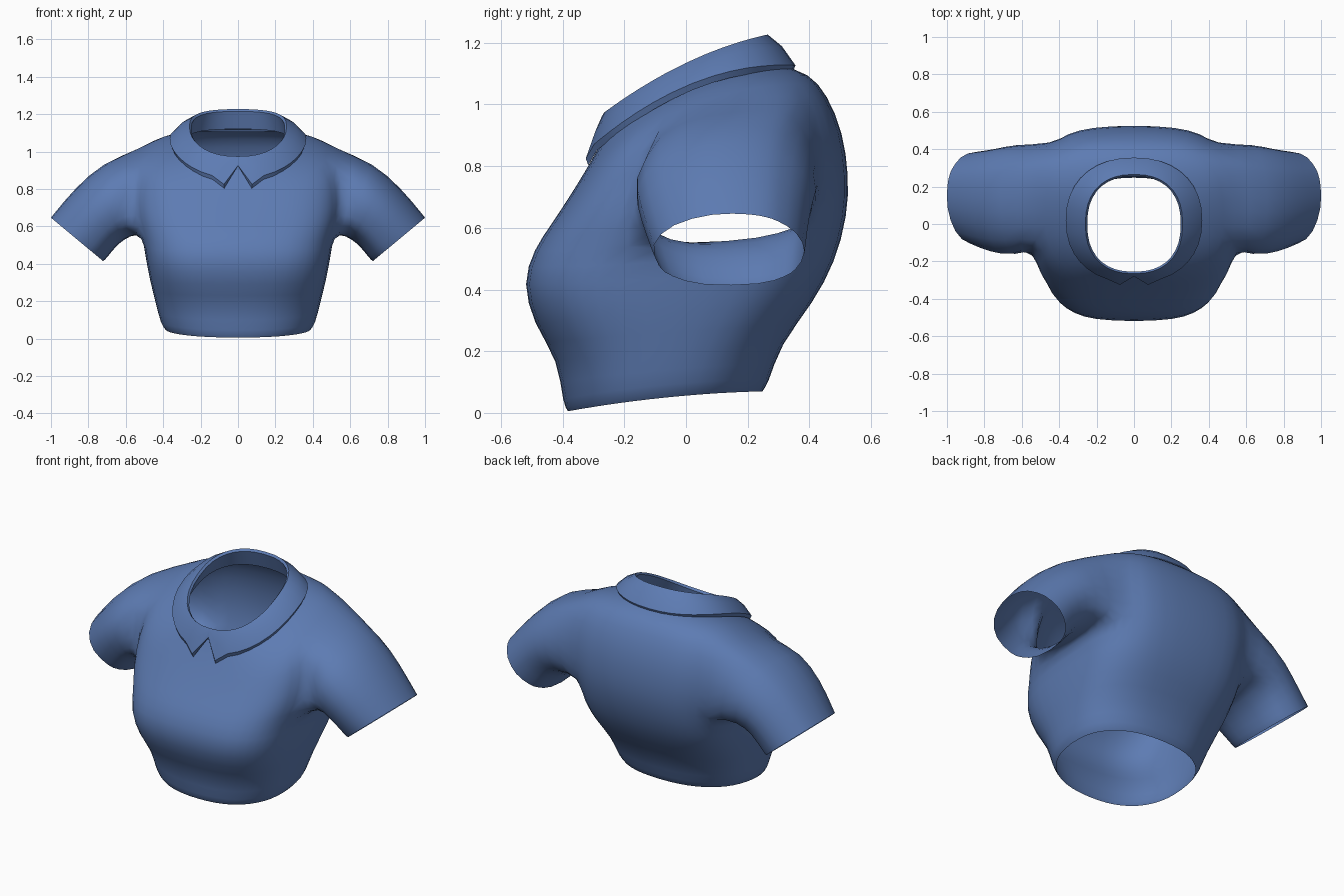
import bpy, bmesh, math

if "Cube" in bpy.data.objects:
    bpy.data.objects.remove(bpy.data.objects["Cube"])

BLUE = (0.11, 0.2, 0.45, 1)
cloth = bpy.data.materials.new("blue cloth")
cloth.use_nodes = True
cloth.diffuse_color = BLUE
cloth.node_tree.nodes["Principled BSDF"].inputs["Base Color"].default_value = BLUE


def power(v, e):
    return math.copysign(abs(v) ** e, v) if abs(v) > 1e-6 else 0.0


def outline(angle, half_x, front, back, e=0.85):
    """Point on a rounded oval; angle runs from front (-90) to back (90)."""
    x = half_x * power(math.cos(angle), e)
    t = power(math.sin(angle), e)
    return x, (front + back) / 2 + t * (back - front) / 2, t


def skin(bm, rows, skip=lambda i, j: False):
    for i in range(len(rows) - 1):
        for j in range(len(rows[i]) - 1):
            if not skip(i, j):
                bm.faces.new((rows[i][j], rows[i][j + 1], rows[i + 1][j + 1], rows[i + 1][j]))


def finish(bm, name, levels):
    bmesh.ops.recalc_face_normals(bm, faces=bm.faces[:])
    for f in bm.faces:
        f.smooth = True
    mesh = bpy.data.meshes.new(name)
    bm.to_mesh(mesh)
    bm.free()
    mesh.materials.append(cloth)
    ob = bpy.data.objects.new(name, mesh)
    bpy.context.collection.objects.link(ob)
    mirror = ob.modifiers.new("mirror", "MIRROR")
    mirror.use_clip = True
    if levels:
        sub = ob.modifiers.new("soft cloth", "SUBSURF")
        sub.levels = sub.render_levels = levels
        sub.use_limit_surface = False
    return ob


# Torso: tilted rings as front y, front z, back y, back z, side z, half width, roundness
RINGS = [
    (-0.385, 0.005, 0.25, 0.07, 0.05, 0.39, 0.85),
    (-0.4, 0.03, 0.268, 0.095, 0.08, 0.415, 0.84),
    (-0.42, 0.17, 0.31, 0.22, 0.2, 0.445, 0.78),
    (-0.495, 0.29, 0.415, 0.36, 0.32, 0.475, 0.68),
    (-0.53, 0.42, 0.485, 0.49, 0.44, 0.497, 0.62),
    (-0.495, 0.53, 0.525, 0.64, 0.55, 0.515, 0.63),
    (-0.44, 0.61, 0.53, 0.77, 0.69, 0.555, 0.65),
    (-0.38, 0.7, 0.51, 0.91, 0.85, 0.56, 0.67),
    (-0.33, 0.78, 0.46, 1.03, 0.99, 0.53, 0.7),
    (-0.29, 0.85, 0.4, 1.1, 1.04, 0.43, 0.77),
    (-0.265, 0.9, 0.3, 1.13, 1.05, 0.31, 0.85),
]
COLS = 12
LOW, HIGH, FRONT, BACK = 5, 8, 5, 9      # armhole limits in rings and columns

bm = bmesh.new()
rows = []
for yf, zf, yb, zb, zs, w, e in RINGS:
    row = []
    for j in range(COLS + 1):
        x, y, t = outline(math.pi * (j / COLS - 0.5), w, yf, yb, e)
        z = zf + (zb - zf) * (t + 1) / 2 + (zs - (zf + zb) / 2) * (1 - t * t)
        row.append(bm.verts.new((x, y, z)))
    rows.append(row)
skin(bm, rows, lambda i, j: LOW <= i < HIGH and FRONT <= j < BACK)

# Sleeve: grows out of the armhole edge
edge = [rows[LOW][j] for j in range(FRONT, BACK)]
edge += [rows[i][BACK] for i in range(LOW, HIGH)]
edge += [rows[HIGH][j] for j in range(BACK, FRONT, -1)]
edge += [rows[i][FRONT] for i in range(HIGH, LOW, -1)]
angles = [math.atan2((v.co.z - 0.77) / 0.23, (v.co.y - 0.12) / 0.29) for v in edge]
# centre x, y, z, then half size sideways, upward and along y
SLEEVE = [
    (0.645, 0.125, 0.74, 0.075, 0.207, 0.31),
    (0.755, 0.123, 0.65, 0.12, 0.158, 0.287),
    (0.838, 0.135, 0.547, 0.147, 0.128, 0.262),
    (0.857, 0.138, 0.527, 0.148, 0.123, 0.256),
]
tube = [edge + edge[:1]]
for cx, cy, cz, hx, hz, hy in SLEEVE:
    ring = []
    for a in angles:
        s = math.sin(a)
        ring.append(bm.verts.new((cx + hx * s, cy + hy * math.cos(a), cz + hz * s)))
    tube.append(ring + ring[:1])
skin(bm, tube)
finish(bm, "shirt_body", 1)

# Collar: stand, fold, fall with a pointed front, and a thin turned edge
SEG = 18


def fold_z(y):
    return 1.135 + 0.495 * y - 0.53 * y * y


def fall_z(y):
    return 1.06 + 0.43 * y - 0.68 * y * y


bm = bmesh.new()
columns = []
for j in range(SEG + 1):
    a = math.pi * (j / SEG - 0.5)
    sx, sy, t = outline(a, 0.285, -0.262, 0.285)
    ix, iy, _ = outline(a, 0.25, -0.255, 0.255)
    ox, oy, _ = outline(a, 0.365, -0.315, 0.355, 0.9)
    oz = fall_z(oy)
    if j == 0:                            # notch at the centre front
        oy, oz = -0.28, 0.925
    elif j == 1:                          # collar point
        oy, oz = -0.325, 0.825
    fz = fold_z(iy)
    drop = 0.022 if j else 0.0
    fold = (ix * 1.04, iy * 1.04, fz)
    middle = ((ix + ox) / 2 * 1.02, (iy + oy) / 2 * 1.02, (fz + oz) / 2 + 0.012)
    columns.append([bm.verts.new(p) for p in (
        (sx, sy, 1.01 + 0.11 * t + 0.03 * (1 - t * t)),
        (ix, iy, fz - 0.012),
        fold,
        middle,
        (ox, oy, oz),
        (ox * 0.975, oy * 0.975, oz - drop),
        (ox * 0.86, oy * 0.9, oz + 0.02),
    )])
skin(bm, columns)
collar = finish(bm, "collar", 0)
bpy.ops.object.select_all(action="DESELECT")
collar.select_set(True)
bpy.context.view_layer.objects.active = collar
bpy.ops.object.shade_smooth_by_angle(angle=math.radians(40))
